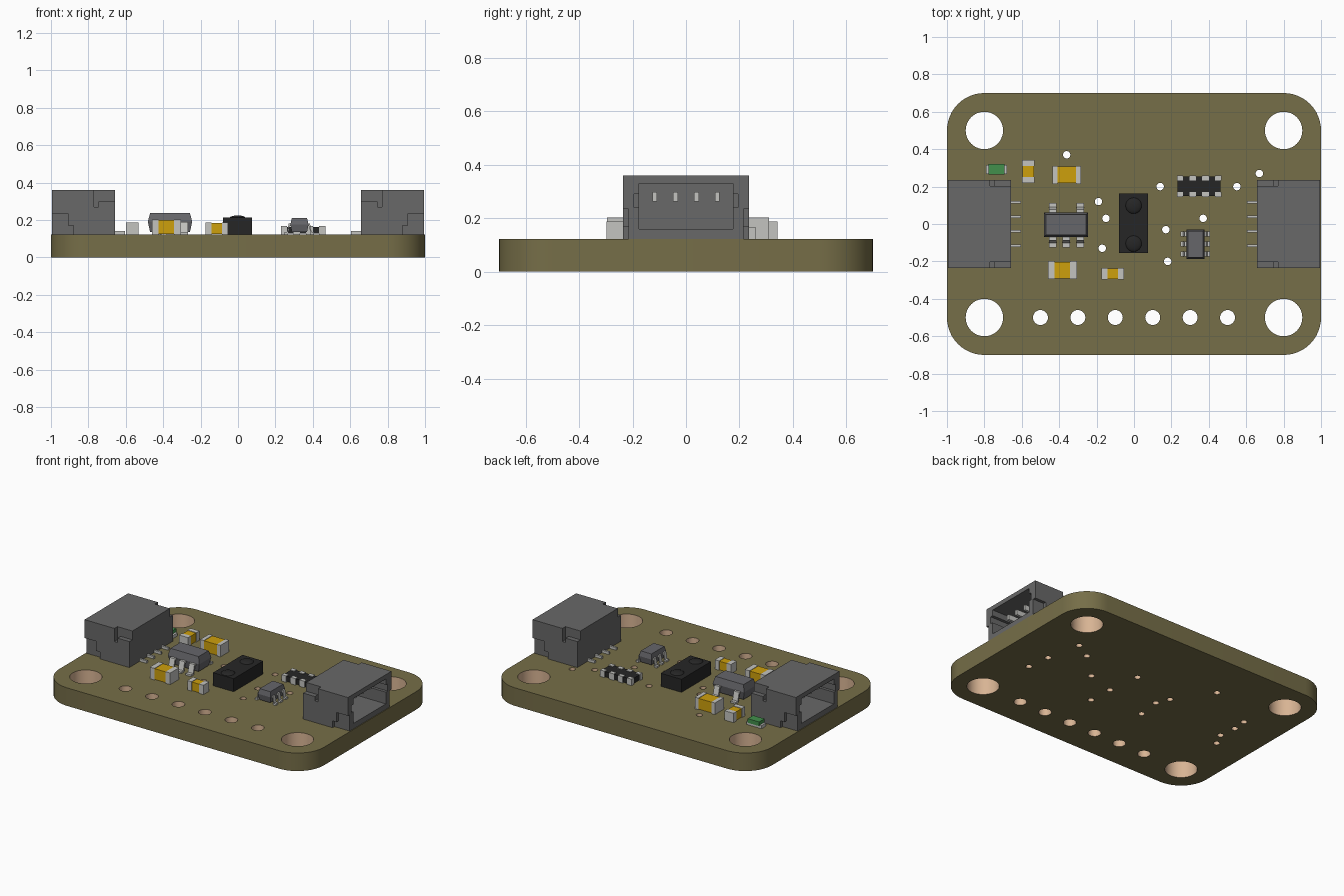
import bpy, bmesh, math
from mathutils import Vector

if "Cube" in bpy.data.objects:
    bpy.data.objects.remove(bpy.data.objects["Cube"])

T = 0.123  # board thickness


def mat(name, r, g, b):
    m = bpy.data.materials.new(name)
    lin = [(c / 255 / 12.92) if c < 10 else ((c / 255 + 0.055) / 1.055) ** 2.4 for c in (r, g, b)]
    m.diffuse_color = (*lin, 1)
    m.use_nodes = True
    m.node_tree.nodes["Principled BSDF"].inputs["Base Color"].default_value = m.diffuse_color
    return m


OLIVE = mat("olive_board", 118, 110, 72)
COPPER = mat("hole_copper", 216, 180, 148)
GREY = mat("plastic_grey", 104, 104, 104)
SLATE = mat("chip_grey", 102, 102, 106)
BLACK = mat("black_plastic", 38, 38, 38)
SILVER = mat("solder_silver", 196, 196, 192)
GOLD = mat("capacitor_gold", 206, 160, 12)
GREEN = mat("led_green", 66, 144, 76)


def finish(name, bm, m, smooth=False):
    me = bpy.data.meshes.new(name)
    bm.normal_update()
    bm.to_mesh(me)
    bm.free()
    me.materials.append(m)
    if smooth:
        me.shade_smooth()
        me.set_sharp_from_angle(angle=math.radians(35))
    ob = bpy.data.objects.new(name, me)
    bpy.context.collection.objects.link(ob)
    return ob


def add_box(bm, x0, x1, y0, y1, z0, z1):
    vs = bmesh.ops.create_cube(bm, size=1)["verts"]
    lo, hi = Vector((min(x0, x1), y0, z0)), Vector((max(x0, x1), y1, z1))
    for v in vs:
        v.co = Vector([lo[i] if v.co[i] < 0 else hi[i] for i in range(3)])
    return vs


def boxes(name, m, *dims):
    bm = bmesh.new()
    for d in dims:
        add_box(bm, *d)
    return finish(name, bm, m)


def cut(ob, *dims):
    """Subtract boxes from an object."""
    for d in dims:
        c = boxes("cutter", GREY, d)
        c.hide_render = True
        mod = ob.modifiers.new("cut", "BOOLEAN")
        mod.operation, mod.solver, mod.object = "DIFFERENCE", "EXACT", c
        bpy.context.view_layer.update()
        me = bpy.data.meshes.new_from_object(ob.evaluated_get(bpy.context.evaluated_depsgraph_get()))
        ob.modifiers.clear()
        ob.data = me
        bpy.data.objects.remove(c)


# Board outline and drilled holes as one filled curve
def spline(cu, pts):
    s = cu.splines.new("POLY")
    s.points.add(len(pts) - 1)
    for p, (x, y) in zip(s.points, pts):
        p.co = (x, y, 0, 1)
    s.use_cyclic_u = True


cu = bpy.data.curves.new("board", "CURVE")
cu.dimensions, cu.fill_mode, cu.extrude = "2D", "BOTH", T / 2
outline = []
for k, (cx, cy) in enumerate([(0.8, 0.5), (-0.8, 0.5), (-0.8, -0.5), (0.8, -0.5)]):
    for i in range(13):
        a = math.pi / 2 * (k + i / 12)
        outline.append((cx + 0.2 * math.cos(a), cy + 0.2 * math.sin(a)))
spline(cu, outline)
holes = [(x, y, 0.1, 40) for x in (-0.8, 0.8) for y in (-0.5, 0.5)]
holes += [(-0.5 + 0.2 * i, -0.5, 0.04, 28) for i in range(6)]
vias = [(-.36, .37), (-.19, .12), (-.15, .03), (-.17, -.13), (.14, .2), (.17, -.03), (.18, -.2),
        (.55, .2), (.67, .27), (.37, .03), (.72, .03), (.74, -.13), (-.72, .2), (-.73, .1),
        (-.715, -.02), (-.76, -.11)]
holes += [(x, y, 0.02, 18) for x, y in vias]
for x, y, r, n in holes:
    spline(cu, [(x + r * math.cos(2 * math.pi * i / n), y + r * math.sin(2 * math.pi * i / n)) for i in range(n)])
tmp = bpy.data.objects.new("board_curve", cu)
bpy.context.collection.objects.link(tmp)
bpy.context.view_layer.update()
bm = bmesh.new()
bm.from_mesh(bpy.data.meshes.new_from_object(tmp))
bpy.data.objects.remove(tmp)
bmesh.ops.remove_doubles(bm, verts=bm.verts, dist=1e-5)
bmesh.ops.translate(bm, verts=bm.verts, vec=(0, 0, T / 2))
bmesh.ops.recalc_face_normals(bm, faces=bm.faces)
for f in bm.faces:
    f.material_index = 0
    c = f.calc_center_median()
    if abs(f.normal.z) < 0.5 and any(math.hypot(c.x - x, c.y - y) < r + 0.005 for x, y, r, n in holes):
        f.material_index = 1
board = finish("board", bm, OLIVE, True)
board.data.materials.append(COPPER)

# Cable connectors, mirrored, opening outwards
PIN_Y = (-0.117, -0.039, 0.039, 0.117)
for side, s in (("left", -1), ("right", 1)):
    body = boxes(side + "_connector", GREY, (s * .657, s * .995, -.235, .235, T, .36))
    cuts = [(s * .71, s * 1.1, -.175, .175, .16, .33), (s * .74, s * 1.1, -.195, .195, .24, .29)]
    for q in (-1, 1):
        def ys(a, b):
            return (min(q * a, q * b), max(q * a, q * b))
        cuts += [(s * .6, s * .75, *ys(.202, .3), .30, .5),        # rear top corner
                 (s * .745, s * .77, *ys(.202, .3), .27, .5),      # latch slot
                 (s * .91, s * 1.1, *ys(.215, .3), .1, .235),      # lower front step
                 (s * .88, s * .95, *ys(.215, .3), .1, .17)]
    cut(body, *cuts)
    boxes(side + "_connector_pins", SILVER,
          *[(s * .70, s * .92, y - .009, y + .009, .262, .298) for y in PIN_Y])
    boxes(side + "_connector_leads", SILVER,
          *[(s * .605, s * .67, y - .007, y + .007, T, .14) for y in PIN_Y])


# Chip packages with sloped edges
def chip_body(name, m, x0, x1, y0, y1, z0, z1, inset):
    bm = bmesh.new()
    add_box(bm, x0, x1, y0, y1, z0, z1)
    cx, cy, zm = (x0 + x1) / 2, (y0 + y1) / 2, z0 + (z1 - z0) * 0.55
    bmesh.ops.bisect_plane(bm, geom=bm.verts[:] + bm.edges[:] + bm.faces[:],
                           plane_co=(0, 0, zm), plane_no=(0, 0, 1))
    for v in bm.verts:
        if abs(v.co.z - zm) > 1e-4:
            v.co.x += math.copysign(inset, cx - v.co.x)
            v.co.y += math.copysign(inset, cy - v.co.y)
    return finish(name, bm, m)


def gull_lead(bm, base, out, w, length, ztop):
    """Bent lead swept from the body edge outwards along a unit direction."""
    t = 0.012
    prof = [(-.01, ztop), (length * .35, ztop), (length * .6, T + t), (length, T + t),
            (length, T), (length * .45, T), (length * .22, ztop - t), (-.01, ztop - t)]
    o, side = Vector((*out, 0)), Vector((-out[1], out[0], 0))
    rings = [[bm.verts.new(Vector((*base, z)) + o * d + side * k) for d, z in prof]
             for k in (-w / 2, w / 2)]
    n = len(prof)
    for i in range(n):
        j = (i + 1) % n
        bm.faces.new((rings[0][i], rings[0][j], rings[1][j], rings[1][i]))
    for r in rings:
        for q in ((0, 1, 6, 7), (1, 2, 5, 6), (2, 3, 4, 5)):
            bm.faces.new([r[i] for i in q])


def leads(name, items):
    bm = bmesh.new()
    for it in items:
        gull_lead(bm, *it)
    bmesh.ops.recalc_face_normals(bm, faces=bm.faces)
    finish(name, bm, SILVER)


chip_body("regulator_chip", SLATE, -.482, -.245, -.07, .062, .135, .237, .012)
leads("regulator_leads",
      [((x, -.066), (0, -1), .04, .06, .19) for x in (-.435, -.362, -.288)] +
      [((x, .058), (0, 1), .04, .055, .19) for x in (-.435, -.288)])
chip_body("transistor_chip", SLATE, .28, .377, -.186, -.03, .135, .21, .008)
leads("transistor_leads",
      [((x, y), (d, 0), .026, .034, .18) for x, d in ((.283, -1), (.373, 1)) for y in (-.16, -.107, -.054)])

# Optical sensor with two lens domes sitting in shallow wells
boxes("sensor_body", BLACK, (-.08, .076, -.155, .163, T, .212))
for i, y in enumerate((-.105, .098)):
    bm = bmesh.new()
    bmesh.ops.create_uvsphere(bm, u_segments=24, v_segments=12, radius=0.044)
    for v in bm.verts:
        v.co = (v.co.x - .002, v.co.y + y, v.co.z * 0.35 + .209)
    finish("sensor_lens_%d" % (i + 1), bm, BLACK, True)

# Resistor array
boxes("resistor_array", BLACK, (.232, .463, .15, .255, T + .004, .163))
boxes("resistor_terminals", SILVER,
      *[(x - w / 2, x + w / 2, y0, y1, T, .167)
        for x, w in ((.246, .034), (.314, .036), (.382, .036), (.450, .034))
        for y0, y1 in ((.144, .172), (.232, .26))])


# Two-terminal capacitors: middle block with wrapped metal ends
def capacitor(name, cx, cy, length, width, top, end, along_y=False):
    h, w, g = length / 2, width / 2, 0.003

    def place(a0, a1, b, z0, z1):
        if along_y:
            return (cx - b, cx + b, cy + a0, cy + a1, z0, z1)
        return (cx + a0, cx + a1, cy - b, cy + b, z0, z1)
    boxes(name + "_middle", GOLD, place(-h + end, h - end, w - g, T + g, top - g))
    boxes(name + "_ends", SILVER, place(-h, -h + end, w, T, top), place(h - end, h, w, T, top))


capacitor("back_capacitor", -.36, .263, .152, .096, .202, .027)
capacitor("front_capacitor", -.383, -.247, .154, .096, .202, .035)
capacitor("small_front_capacitor", -.114, -.266, .122, .062, .187, .032)
capacitor("small_back_capacitor", -.565, .281, .122, .068, .187, .032, True)

# Status light
boxes("led_base", SILVER, (-.792, -.678, .268, .316, T, .145))
boxes("led_lens", GREEN, (-.778, -.692, .264, .322, .14, .168))
